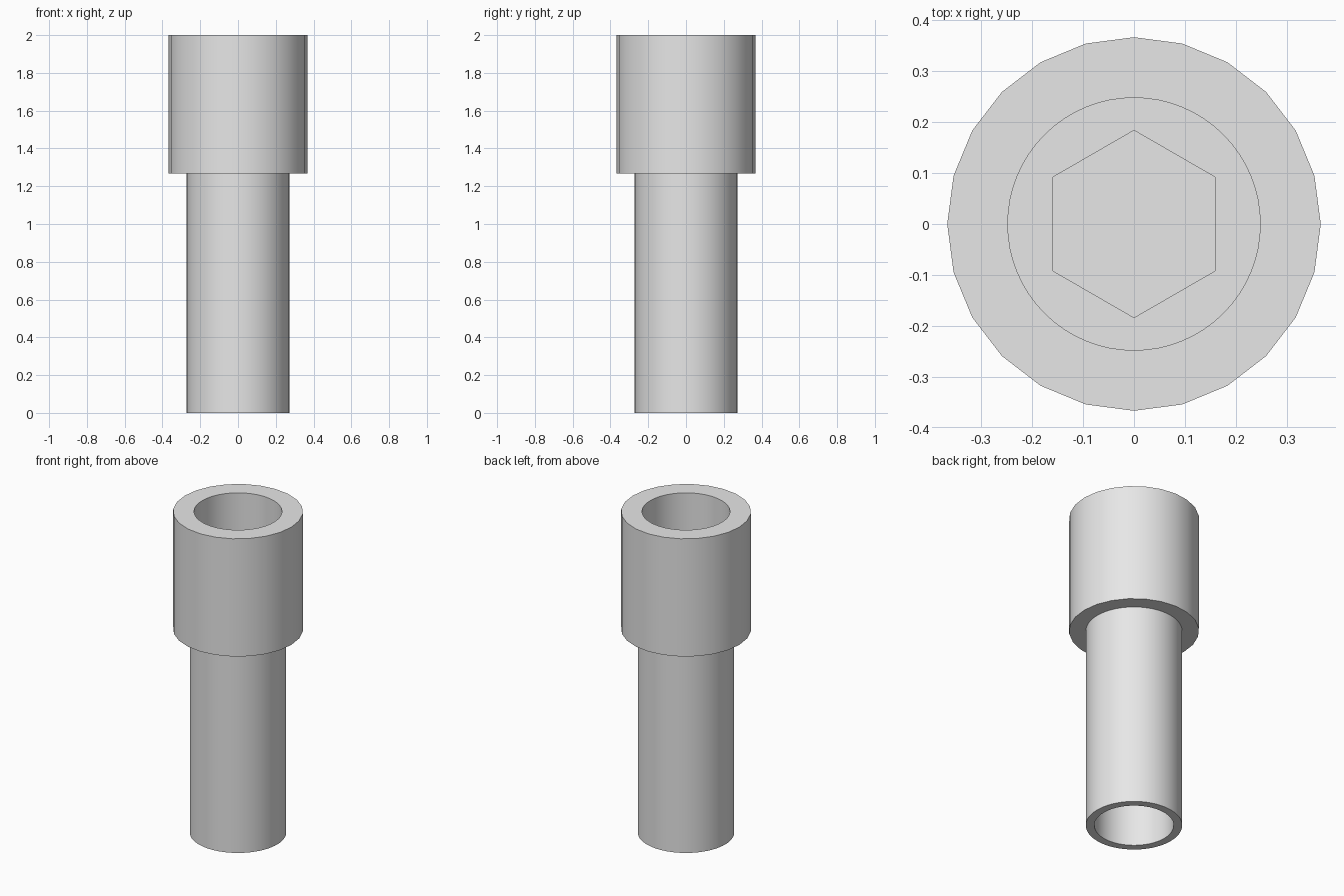
import bpy
import math

if "Cube" in bpy.data.objects:
    bpy.data.objects.remove(bpy.data.objects["Cube"], do_unlink=True)

HEIGHT = 2.0
SHOULDER = 1.267   # underside of the wide head
COUNTERBORE = 1.4  # floor of the round bore in the head
HEX_FLOOR = 1.2    # floor of the hexagonal socket
LOWER_ROOF = 1.0   # end of the bore in the shaft

grey = bpy.data.materials.new("plain grey")
grey.use_nodes = True
grey.diffuse_color = (0.8, 0.8, 0.8, 1)
grey.node_tree.nodes["Principled BSDF"].inputs["Base Color"].default_value = (0.8, 0.8, 0.8, 1)


def prism(name, radius, bottom, top, sides, turn=0.0):
    """Upright prism whose first corner is at +y, then turned about z."""
    bpy.ops.mesh.primitive_cylinder_add(
        vertices=sides, radius=radius, depth=top - bottom,
        location=(0, 0, (bottom + top) / 2), rotation=(0, 0, turn))
    obj = bpy.context.object
    obj.name = name
    obj.data.materials.append(grey)
    return obj


def combine(target, tool, operation):
    """Apply a boolean and discard its helper."""
    mod = target.modifiers.new(operation.lower(), "BOOLEAN")
    mod.operation = operation
    mod.solver = "EXACT"
    mod.object = tool
    tool.hide_render = True
    bpy.context.view_layer.objects.active = target
    bpy.ops.object.modifier_apply(modifier=mod.name)
    bpy.data.objects.remove(tool, do_unlink=True)


# Wide head joined to the slimmer shaft
sleeve = prism("stepped_sleeve", 0.367, SHOULDER, HEIGHT, 24)
combine(sleeve, prism("shaft", 0.272, 0, SHOULDER + 0.05, 64), "UNION")

# Round bore and hexagonal socket from above, round bore from below
combine(sleeve, prism("head_bore", 0.248, COUNTERBORE, HEIGHT + 0.1, 64), "DIFFERENCE")
combine(sleeve, prism("hex_socket", 0.184, HEX_FLOOR, COUNTERBORE + 0.1, 6), "DIFFERENCE")
combine(sleeve, prism("shaft_bore", 0.224, -0.1, LOWER_ROOF, 64), "DIFFERENCE")

# Smooth walls with crisp rims
bpy.ops.object.select_all(action="DESELECT")
sleeve.select_set(True)
bpy.context.view_layer.objects.active = sleeve
bpy.ops.object.shade_smooth_by_angle(angle=math.radians(30))
